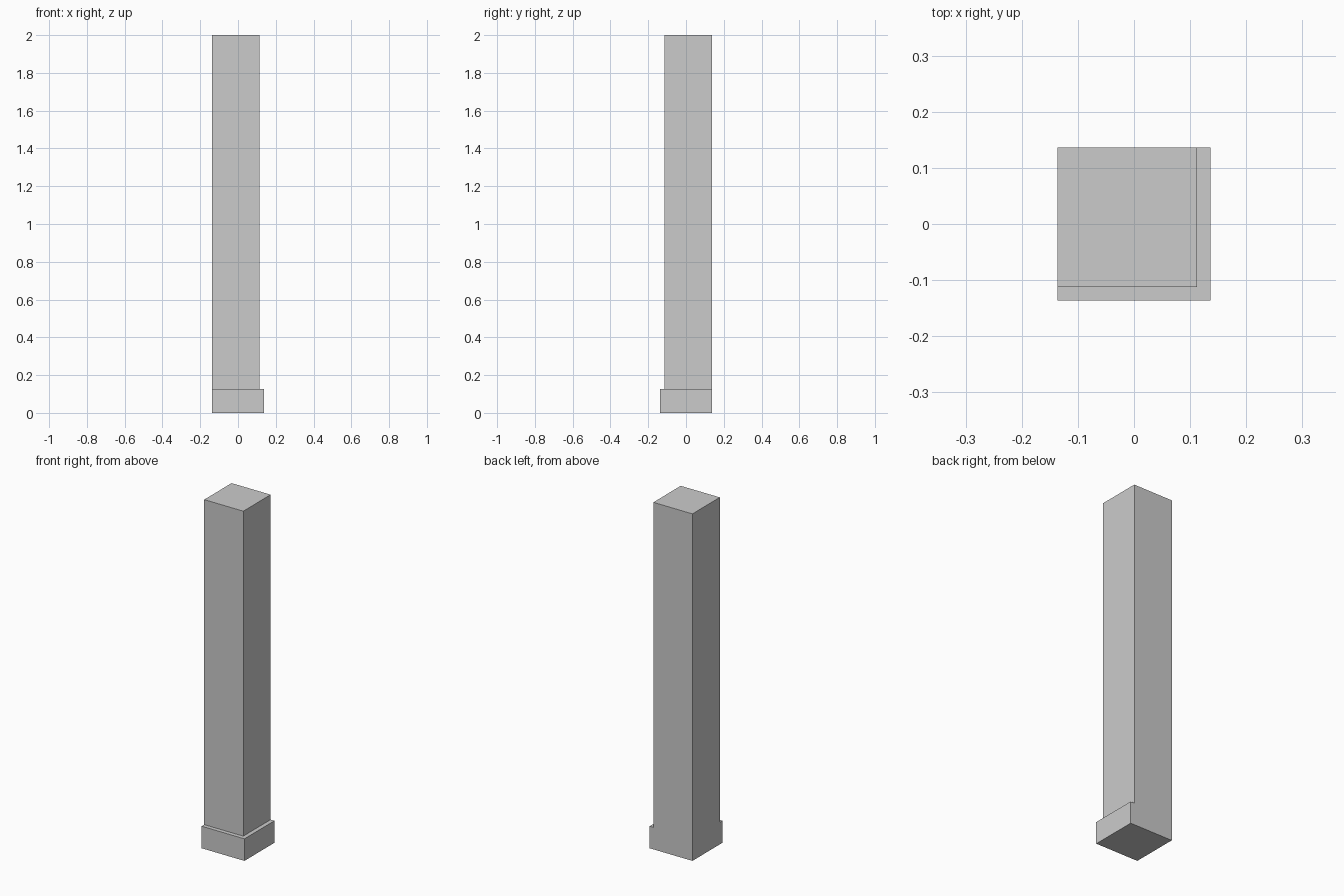
import bpy, bmesh
from mathutils import Matrix, Vector

if "Cube" in bpy.data.objects:
    bpy.data.objects.remove(bpy.data.objects["Cube"])

HALF = 0.1365      # half width of the plinth
INNER = 0.1125     # shaft edge on the two stepped sides (right and front)
BASE_H = 0.127
HEIGHT = 2.0

bm = bmesh.new()

# Plinth block
bmesh.ops.create_cube(
    bm, size=1.0,
    matrix=Matrix.Translation((0, 0, BASE_H / 2)) @ Matrix.Diagonal((2 * HALF, 2 * HALF, BASE_H, 1)))

# Mark out the shaft footprint, flush with the left and back sides
for co, no in (((INNER, 0, 0), (1, 0, 0)), ((0, -INNER, 0), (0, -1, 0))):
    bmesh.ops.bisect_plane(bm, geom=bm.verts[:] + bm.edges[:] + bm.faces[:],
                           plane_co=co, plane_no=no)

# Raise the shaft from the footprint
bm.normal_update()
footprint = [f for f in bm.faces if f.normal.z > 0.9
             and f.calc_center_median().x < INNER and f.calc_center_median().y > -INNER]
raised = bmesh.ops.extrude_face_region(bm, geom=footprint)["geom"]
bmesh.ops.delete(bm, geom=[f for f in footprint if f.is_valid], context='FACES_ONLY')
bmesh.ops.translate(bm, verts=[g for g in raised if isinstance(g, bmesh.types.BMVert)],
                    vec=Vector((0, 0, HEIGHT - BASE_H)))

# Merge the flush sides into single flat faces
bmesh.ops.recalc_face_normals(bm, faces=bm.faces[:])
bmesh.ops.dissolve_limit(bm, angle_limit=0.01, verts=bm.verts[:], edges=bm.edges[:])

mesh = bpy.data.meshes.new("corner_post")
bm.to_mesh(mesh)
bm.free()
post = bpy.data.objects.new("corner_post", mesh)
bpy.context.collection.objects.link(post)
